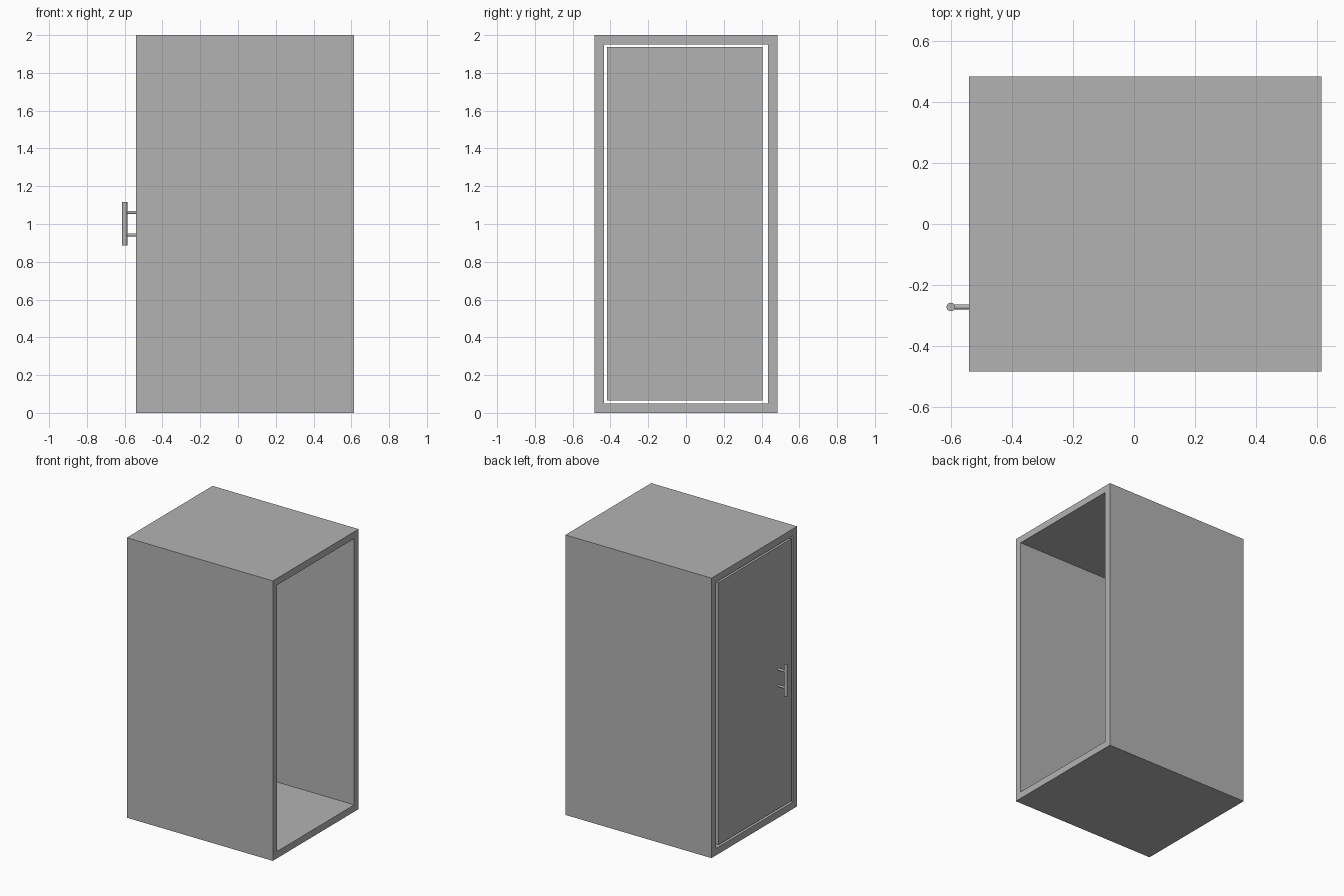
import bpy
import bmesh
from mathutils import Matrix, Vector

if "Cube" in bpy.data.objects:
    bpy.data.objects.remove(bpy.data.objects["Cube"], do_unlink=True)

# One plain grey for every part
grey = bpy.data.materials.new("plain_grey")
grey.use_nodes = True
colour = (0.45, 0.45, 0.45, 1)
grey.diffuse_color = colour
grey.node_tree.nodes["Principled BSDF"].inputs["Base Color"].default_value = colour


def add_object(name, bm):
    mesh = bpy.data.meshes.new(name)
    bm.to_mesh(mesh)
    bm.free()
    mesh.materials.append(grey)
    obj = bpy.data.objects.new(name, mesh)
    bpy.context.collection.objects.link(obj)
    return obj


def box(low, high):
    low, high = Vector(low), Vector(high)
    bm = bmesh.new()
    place = Matrix.Translation((low + high) / 2) @ Matrix.Diagonal((*(high - low), 1))
    bmesh.ops.create_cube(bm, size=1, matrix=place)
    return bm


def rod(name, start, end, radius):
    start, end = Vector(start), Vector(end)
    axis = end - start
    turn = axis.to_track_quat("Z", "Y").to_matrix().to_4x4()
    bm = bmesh.new()
    bmesh.ops.create_cone(bm, cap_ends=True, segments=32, radius1=radius,
                          radius2=radius, depth=axis.length,
                          matrix=Matrix.Translation((start + end) / 2) @ turn)
    obj = add_object(name, bm)
    bpy.ops.object.select_all(action="DESELECT")
    obj.select_set(True)
    bpy.context.view_layer.objects.active = obj
    bpy.ops.object.shade_smooth_by_angle()


FACE_X = -0.54      # outer face of the door end
HANDLE_X = -0.6
HANDLE_Y = -0.272

# Cabinet shell: a rectangular tube open at both x ends
bm = box((FACE_X, -0.484, 0), (0.614, 0.484, 2))
bm.normal_update()
ends = [f for f in bm.faces if abs(f.normal.x) > 0.9]
bmesh.ops.delete(bm, geom=ends, context="FACES_ONLY")
shell = add_object("cabinet_shell", bm)
walls = shell.modifiers.new("wall_thickness", "SOLIDIFY")
walls.thickness = 0.049
walls.offset = -1
walls.use_even_offset = True

# Door panel, flush with the shell and set in with a gap all round
add_object("door", box((FACE_X, -0.417, 0.065), (FACE_X + 0.05, 0.404, 1.937)))

# Upright handle bar on two posts
rod("handle_bar", (HANDLE_X, HANDLE_Y, 0.887), (HANDLE_X, HANDLE_Y, 1.116), 0.014)
for name, z in (("lower_handle_post", 0.942), ("upper_handle_post", 1.061)):
    rod(name, (HANDLE_X, HANDLE_Y, z), (FACE_X, HANDLE_Y, z), 0.008)
